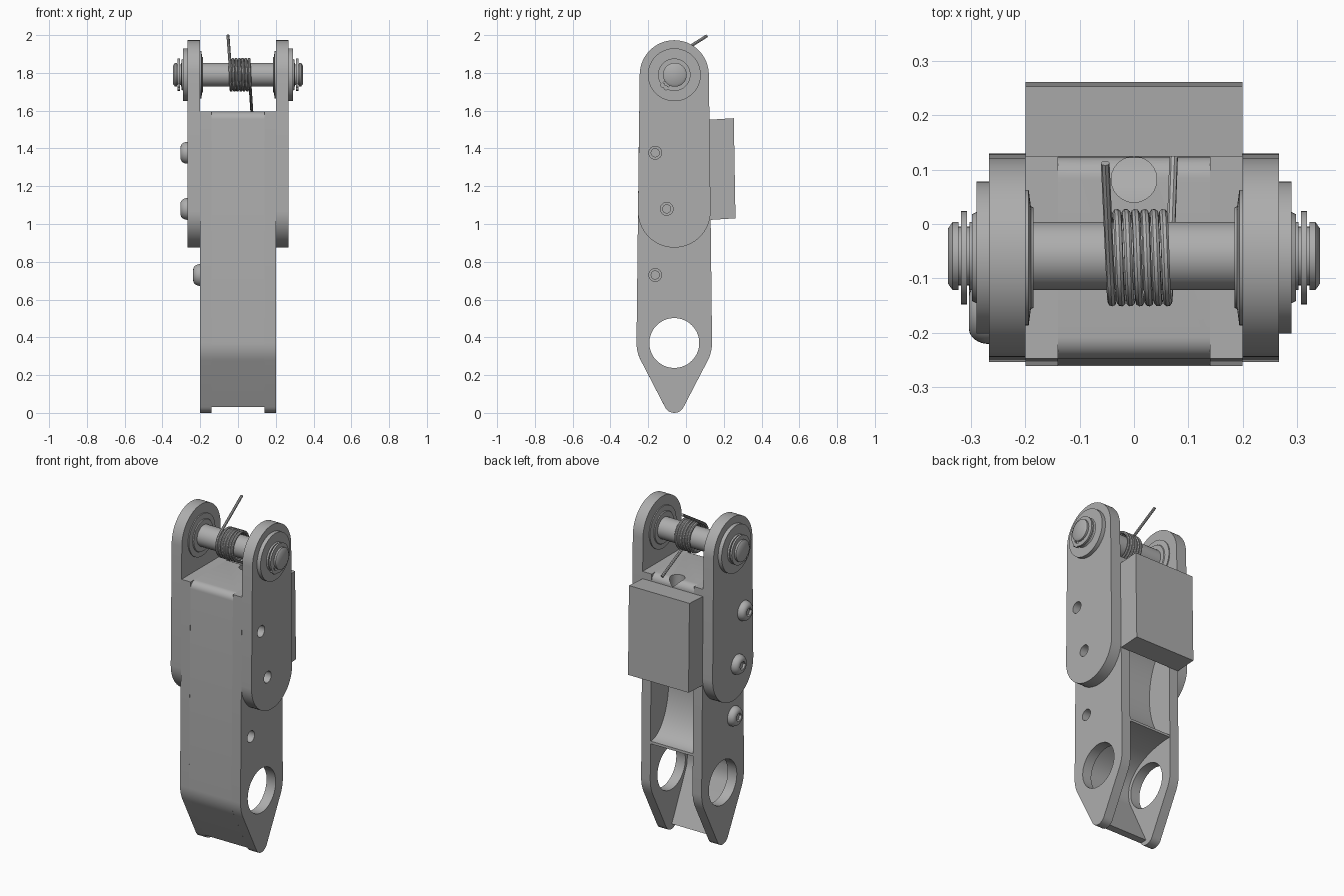
import bpy, bmesh
from math import sin, cos, pi, radians
from mathutils import Vector
from mathutils.geometry import convex_hull_2d

if "Cube" in bpy.data.objects:
    bpy.data.objects.remove(bpy.data.objects["Cube"])

steel = bpy.data.materials.new("grey_steel")
steel.use_nodes = True
steel.diffuse_color = (0.42, 0.42, 0.42, 1)
steel.node_tree.nodes["Principled BSDF"].inputs["Base Color"].default_value = (0.42, 0.42, 0.42, 1)

CY, PIN_Z, HOLE_Z = -0.062, 1.79, 0.37


def arc(y, z, ry, a0, a1, n=16, rz=None):
    """Points (y, z) along an arc, angles in degrees."""
    rz = rz or ry
    angles = [radians(a0 + (a1 - a0) * i / n) for i in range(n + 1)]
    return [(y + ry * cos(a), z + rz * sin(a)) for a in angles]


def hull(points):
    return [points[i] for i in convex_hull_2d(points)]


def finish(name, bm):
    bmesh.ops.recalc_face_normals(bm, faces=bm.faces)
    mesh = bpy.data.meshes.new(name)
    bm.to_mesh(mesh)
    bm.free()
    mesh.materials.append(steel)
    ob = bpy.data.objects.new(name, mesh)
    bpy.context.collection.objects.link(ob)
    return ob


def prism(name, profile, x0, x1):
    """Extrude a side profile along x."""
    bm = bmesh.new()
    face = bm.faces.new([bm.verts.new((x0, y, z)) for y, z in profile])
    out = bmesh.ops.extrude_face_region(bm, geom=[face])
    verts = [v for v in out["geom"] if isinstance(v, bmesh.types.BMVert)]
    bmesh.ops.translate(bm, verts=verts, vec=(x1 - x0, 0, 0))
    return finish(name, bm)


def turned(name, profile, y, z, n=40):
    """Turn (x, radius) points about an axis along x; the ends are capped."""
    bm = bmesh.new()
    rings = [[bm.verts.new((x, y + r * cos(2 * pi * i / n), z + r * sin(2 * pi * i / n)))
              for i in range(n)] for x, r in profile]
    for a, b in zip(rings, rings[1:]):
        for i in range(n):
            j = (i + 1) % n
            bm.faces.new((a[i], a[j], b[j], b[i]))
    bm.faces.new(rings[0])
    bm.faces.new(rings[-1])
    return finish(name, bm)


def select(ob):
    bpy.ops.object.select_all(action='DESELECT')
    ob.select_set(True)
    bpy.context.view_layer.objects.active = ob


def cut(ob, cutter):
    mod = ob.modifiers.new("cut", 'BOOLEAN')
    mod.operation, mod.solver, mod.object = 'DIFFERENCE', 'EXACT', cutter
    select(ob)
    bpy.ops.object.modifier_apply(modifier="cut")
    bpy.data.objects.remove(cutter)


def bore(ob, y, z, r, x0, x1, n=40):
    cut(ob, turned("cutter", [(x0, r), (x1, r)], y, z, n))


# Body cheeks: pointed at the foot, slightly narrower at the top
cheek_profile = hull(arc(CY, 0.055, 0.055, 0, 360, 32) + arc(CY, HOLE_Z, 0.2, 0, 360, 64)
                     + [(CY - 0.186, 1.595), (CY + 0.186, 1.595)])
cheeks = {}
for side, s in (("left", 1), ("right", -1)):
    cheeks[s] = prism(side + "_cheek", cheek_profile, s * 0.14, s * 0.2)
    bore(cheeks[s], CY, HOLE_Z, 0.132, s * 0.1, s * 0.25, 64)

# Body core: front wall, rounded top edges, curved rear pocket and arched lower recess
core_profile = [(-0.111, 0.03)]
core_profile += arc(CY, HOLE_Z, 0.2, 207.4, 180, 8)
core_profile += arc(CY - 0.146, 1.555, 0.04, 180, 90, 8)
core_profile += arc(CY + 0.146, 1.555, 0.04, 90, 0, 8)
core_profile += arc(0.133, 0.9, 0.17, 90, 270, 28, 0.3)
core_profile += arc(0.134, 0.39, 0.346, 90, 180, 18, 0.195)
core_profile += arc(CY, HOLE_Z, 0.15, 180, 207.4, 6)
core_profile += [(-0.066, 0.03)]
core = prism("body_core", core_profile, -0.14, 0.14)
cable_bore = prism("cutter", [(0.082 + y, z) for y, z in arc(0, 0, 0.042, 0, 348, 29)], 1.05, 1.7)
for v in cable_bore.data.vertices:      # stand the bore upright
    v.co = (v.co.z, v.co.y, v.co.x)
cable_bore.data.flip_normals()
cut(core, cable_bore)

# Ears carrying the pin
ear_profile = hull(arc(CY, PIN_Z, 0.183, 0, 360, 64) + arc(CY, 1.067, 0.192, 0, 360, 64))
ears = {s: prism(side + "_ear", ear_profile, s * 0.2, s * 0.267)
        for side, s in (("left", 1), ("right", -1))}

# Button head bolts, set from the right, ending in holes on the left
bolts = [("upper", -0.163, 1.377, ears, 0.267), ("middle", -0.102, 1.08, ears, 0.267),
         ("lower", -0.163, 0.73, cheeks, 0.2)]
for label, y, z, plates, x in bolts:
    bore(plates[1], y, z, 0.034, x - 0.055, x + 0.05, 24)
    turned(label + "_bolt_end", [(x - 0.06, 0.024), (x - 0.04, 0.024)], y, z, 24)
    dome = [(-x - 0.037 * sin(a), 0.03 + 0.028 * cos(a))
            for a in [pi / 2 * i / 8 for i in range(9)]]
    head = turned(label + "_bolt_head", [(-x, 0.058)] + dome[1:], y, z, 32)
    bore(head, y, z, 0.026, -x - 0.022, -x - 0.06, 6)

# Rear block, leaning with the back face
prism("rear_block", [(0.131, 1.022), (0.262, 1.03), (0.253, 1.56), (0.122, 1.552)], -0.2, 0.2)

# Pin with grooved, chamfered ends
half = [(0.303, 0.063), (0.303, 0.054), (0.323, 0.054), (0.323, 0.063), (0.334, 0.063), (0.343, 0.05)]
turned("pin", [(-x, r) for x, r in reversed(half)] + half, CY + 0.003, PIN_Z, 48)

# Bushings, washers and retaining clips at both ears
for side, s in (("left", 1), ("right", -1)):
    turned(side + "_bushing", [(s * 0.2, 0.125), (s * 0.194, 0.125), (s * 0.19, 0.095),
                               (s * 0.185, 0.092), (s * 0.185, 0.06)], CY, PIN_Z, 48)
    turned(side + "_washer", [(s * 0.267, 0.14), (s * 0.29, 0.14)], CY, PIN_Z, 64)
    turned(side + "_collar", [(s * 0.29, 0.084), (s * 0.298, 0.08)], CY, PIN_Z, 48)
    ring = arc(CY, PIN_Z, 0.086, 245, 575, 40) + arc(CY, PIN_Z, 0.055, 575, 245, 40)
    prism(side + "_clip", ring, s * 0.308, s * 0.319)
    for angle in (238, 222):
        a = radians(angle)
        turned(side + "_clip_lug", [(s * 0.308, 0.013), (s * 0.319, 0.013)],
               CY + 0.082 * cos(a), PIN_Z + 0.082 * sin(a), 16)

# Torsion spring: straight legs run off tangent to the coil
R, start, end, steps = 0.082, 125, 241.7 + 6 * 360, 230
path = [Vector((-0.053, 0.112, 1.997))]
for i in range(steps + 1):
    t = i / steps
    a = radians(start + (end - start) * t)
    path.append(Vector((-0.043 + 0.108 * t, CY + R * cos(a), PIN_Z + R * sin(a))))
path.append(Vector((0.073, 0.122, 1.598)))
curve = bpy.data.curves.new("torsion_spring", 'CURVE')
curve.dimensions = '3D'
curve.bevel_depth, curve.bevel_resolution, curve.use_fill_caps = 0.008, 2, True
spline = curve.splines.new('POLY')
spline.points.add(len(path) - 1)
for point, co in zip(spline.points, path):
    point.co = (*co, 1)
curve.materials.append(steel)
spring = bpy.data.objects.new("torsion_spring", curve)
bpy.context.collection.objects.link(spring)
select(spring)
bpy.ops.object.convert(target='MESH')

# Smooth round surfaces, keep machined edges sharp
for ob in bpy.context.collection.objects:
    if ob.type == 'MESH' and steel.name in ob.data.materials:
        select(ob)
        bpy.ops.object.shade_smooth_by_angle(angle=radians(35))
